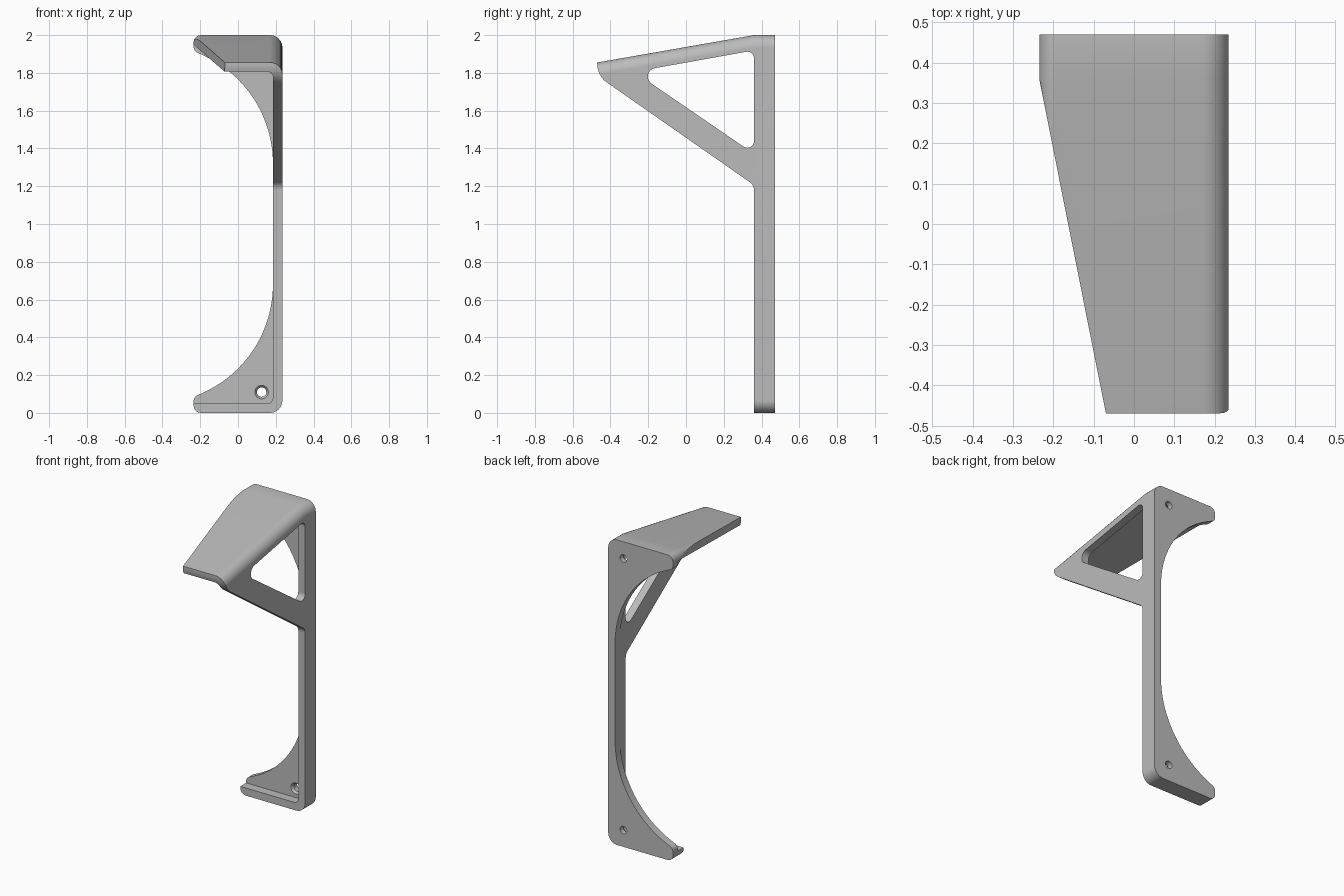
import bpy, bmesh, math
from mathutils import Vector

cube = bpy.data.objects.get("Cube")
if cube:
    bpy.data.objects.remove(cube, do_unlink=True)

WALL, BACK, BEND, HALF = 0.05, 0.47, 0.36, 0.235


def fillet(corners, steps=8):
    """Round each (a, b, radius) corner of a closed outline."""
    pts = []
    for i, (a, b, r) in enumerate(corners):
        p = Vector((a, b))
        if r == 0:
            pts.append(p)
            continue
        u = (Vector(corners[i - 1][:2]) - p).normalized()
        v = (Vector(corners[(i + 1) % len(corners)][:2]) - p).normalized()
        half = u.angle(v) / 2
        c = p + (u + v).normalized() * (r / math.sin(half))
        s = p + u * (r / math.tan(half)) - c
        e = p + v * (r / math.tan(half)) - c
        turn = math.atan2(s.x * e.y - s.y * e.x, s.dot(e))
        for k in range(steps + 1):
            t = turn * k / steps
            pts.append(c + Vector((s.x * math.cos(t) - s.y * math.sin(t),
                                   s.x * math.sin(t) + s.y * math.cos(t))))
    return pts


def loft(name, rings):
    """Closed solid through rings with equal point counts."""
    bm = bmesh.new()
    vs = [[bm.verts.new(p) for p in ring] for ring in rings]
    n = len(vs[0])
    for a, b in zip(vs, vs[1:]):
        for i in range(n):
            j = (i + 1) % n
            bm.faces.new((a[i], a[j], b[j], b[i]))
    bm.faces.new(vs[0])
    bm.faces.new(vs[-1])
    bmesh.ops.recalc_face_normals(bm, faces=bm.faces)
    mesh = bpy.data.meshes.new(name)
    bm.to_mesh(mesh)
    bm.free()
    ob = bpy.data.objects.new(name, mesh)
    bpy.context.collection.objects.link(ob)
    return ob


def prism(name, pts, axis, lo, hi):
    """Extrude a 2D outline along one axis."""
    def place(p, d):
        v = [p[0], p[1]]
        v.insert(axis, d)
        return v
    return loft(name, [[place(p, d) for p in pts] for d in (lo, hi)])


def roof(y):
    return 2 - 0.1747 * max(0, BEND - y)


def section(y, left, right, low, high, r_left, r_right):
    outline = fillet([(left, low, r_left), (right, low, r_right),
                      (right, high, r_right), (left, high, r_left)])
    return [(p.x, y, p.y) for p in outline]


def combine(target, cutter, operation):
    cutter.hide_render = True
    mod = target.modifiers.new("cut", "BOOLEAN")
    mod.object, mod.operation, mod.solver = cutter, operation, "EXACT"
    bpy.ops.object.select_all(action="DESELECT")
    bpy.context.view_layer.objects.active = target
    target.select_set(True)
    bpy.ops.object.modifier_apply(modifier=mod.name)
    bpy.data.objects.remove(cutter, do_unlink=True)


# Full block with rounded long edges and a sloping roof
bracket = loft("wall_bracket", [section(y, -HALF, HALF, 0, roof(y), 0.04, 0.065)
                                for y in (-0.6, BEND, BACK)])

# Side outline: upright rail with a pointed arm
outline = fillet([(0.6, -0.1, 0), (0.6, 2.2, 0), (-BACK, 2.2, 0),
                  (-BACK, 1.785, 0.12), (BEND, 1.206, 0.05), (BEND, -0.1, 0)])
combine(bracket, prism("side_outline", outline, 0, -1, 1), "INTERSECT")

# Hollow that leaves the side wall, back plate, roof and bottom lip
hollow = loft("hollow", [section(y, -1, HALF - WALL, WALL, roof(y) - WALL, 0, 0.03)
                         for y in (-0.8, BEND, BACK - WALL)])
combine(bracket, hollow, "DIFFERENCE")

# Curved cut-out in the back plate, mirrored top to bottom
radius, cx, cz = 0.629, -0.444, 0.68
tip = fillet([(-0.6, 0.05, 0), (-HALF, 0.05, 0), (-HALF, 0.085, 0.035), (-0.2, 0.1, 0)])
arc = []
for k in range(1, 25):
    t = math.radians(-67.2 * (1 - k / 24))
    arc.append(Vector((cx + radius * math.cos(t), cz + radius * math.sin(t))))
lower = tip + arc
upper = [Vector((p.x, 2 - p.y)) for p in reversed(lower)]
combine(bracket, prism("back_cutout", lower + upper, 1, 0.4, 0.6), "DIFFERENCE")

# Tapered free edge of the roof
taper = [(-HALF, BEND), (0.005, -0.845), (-1, -0.845), (-1, BEND)]
combine(bracket, prism("roof_taper", taper, 2, 1, 2.2), "DIFFERENCE")

# Triangular window in the arm
window = fillet([(-0.2735, 1.8055, 0.045), (BEND, 1.372, 0.035), (BEND, 1.919, 0.035)])
combine(bracket, prism("arm_window", window, 0, 0.1, 0.4), "DIFFERENCE")

# Countersunk screw holes
for z in (0.11, 1.89):
    rings = []
    for y, r in ((0.41, 0.036), (0.42, 0.036), (0.435, 0.025), (0.5, 0.025)):
        rings.append([(0.125 + r * math.cos(math.tau * k / 24), y,
                       z + r * math.sin(math.tau * k / 24)) for k in range(24)])
    combine(bracket, loft("screw_hole", rings), "DIFFERENCE")

# Plain grey finish
grey = bpy.data.materials.new("plain_grey")
grey.use_nodes = True
colour = (0.5, 0.5, 0.5, 1)
grey.diffuse_color = colour
grey.node_tree.nodes["Principled BSDF"].inputs["Base Color"].default_value = colour
bracket.data.materials.clear()
bracket.data.materials.append(grey)

bpy.ops.object.select_all(action="DESELECT")
bpy.context.view_layer.objects.active = bracket
bracket.select_set(True)
bpy.ops.object.shade_smooth_by_angle(angle=math.radians(30))
normals = bracket.modifiers.new("even_shading", "WEIGHTED_NORMAL")
normals.keep_sharp = True
